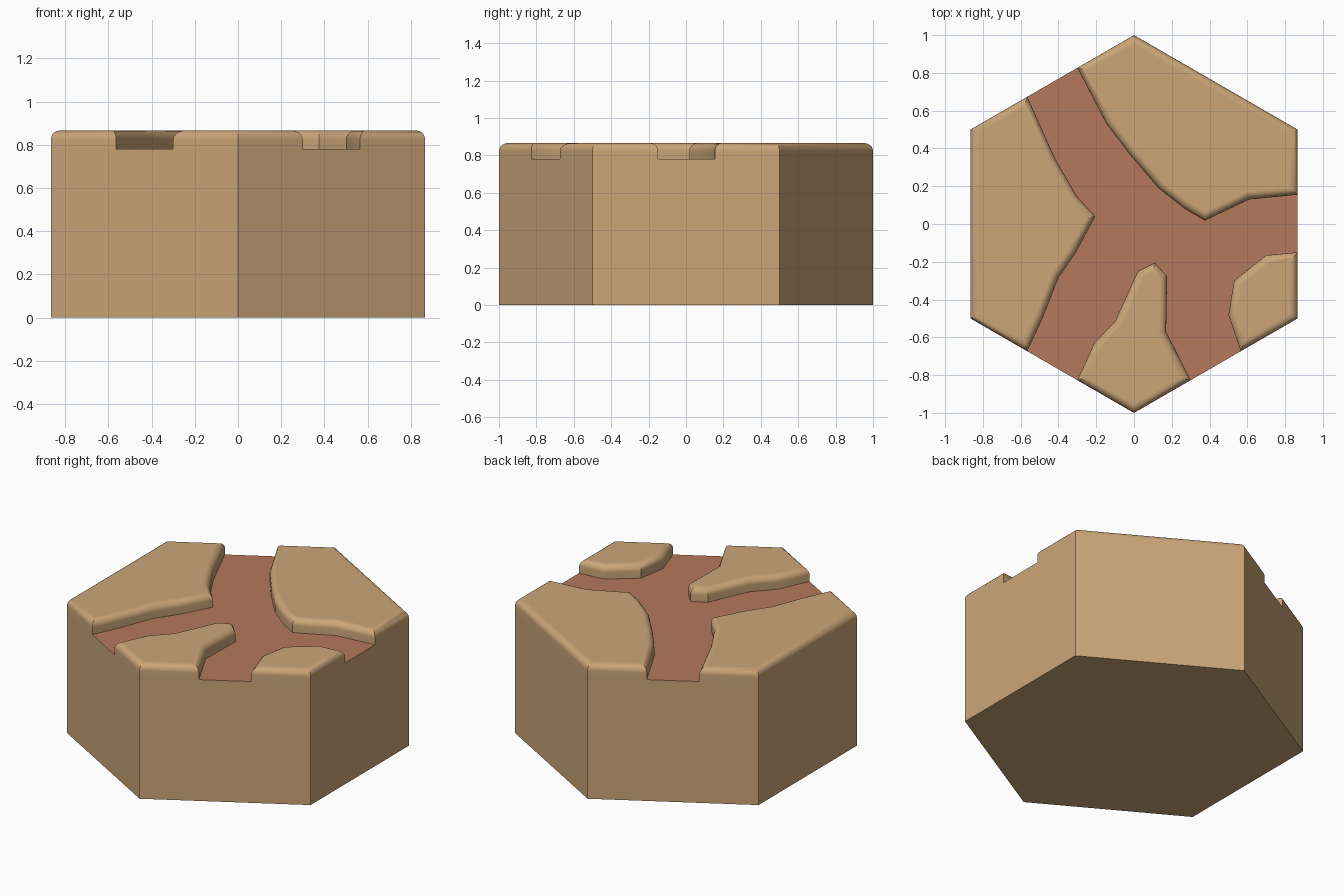
import bpy, bmesh, math

if "Cube" in bpy.data.objects:
    bpy.data.objects.remove(bpy.data.objects["Cube"])

R3 = math.sqrt(3) / 2
FLOOR, TOP, ROUND = 0.78, 0.866, 0.042


def edge_pt(x, sign):
    """Point on a slanted hexagon side."""
    return (x, sign * (1 - abs(x) / R3 * 0.5))


# Each plateau: bank line along the river, then the hexagon corners behind it
plateaus = [
    ([edge_pt(-0.3, 1), (-0.146, 0.53), (-0.02, 0.365), (0.13, 0.19),
      (0.27, 0.08), (0.375, 0.018), (0.61, 0.13), (R3, 0.155)],
     [(R3, 0.5), (0, 1)]),
    ([(R3, -0.15), (0.70, -0.165), (0.53, -0.30), (0.50, -0.48), edge_pt(0.565, -1)],
     [(R3, -0.5)]),
    ([edge_pt(0.3, -1), (0.17, -0.57), (0.175, -0.275), (0.11, -0.205),
      (0.02, -0.25), (-0.10, -0.515), (-0.21, -0.63), edge_pt(-0.3, -1)],
     [(0, -1)]),
    ([edge_pt(-0.565, -1), (-0.48, -0.49), (-0.40, -0.285), (-0.31, -0.155),
      (-0.205, 0.04), (-0.305, 0.15), (-0.42, 0.35), edge_pt(-0.565, 1)],
     [(-R3, 0.5), (-R3, -0.5)]),
]


def material(name, color):
    m = bpy.data.materials.new(name)
    m.diffuse_color = (*color, 1)
    m.use_nodes = True
    m.node_tree.nodes["Principled BSDF"].inputs["Base Color"].default_value = m.diffuse_color
    return m


def finish(bm, name, mat):
    me = bpy.data.meshes.new(name)
    bm.to_mesh(me)
    bm.free()
    ob = bpy.data.objects.new(name, me)
    bpy.context.collection.objects.link(ob)
    me.materials.append(mat)
    return ob


def ring(bm, pts, z):
    return [bm.verts.new((x, y, z)) for x, y in pts]


def walls(bm, low, high):
    n = len(low)
    for i in range(n):
        j = (i + 1) % n
        bm.faces.new((low[i], low[j], high[j], high[i]))


# Block: hexagonal body with four raised plateaus, rounded along their top rims
bm = bmesh.new()
outline = []
for bank, corners in plateaus:
    outline += [bank[0]] + corners[::-1] + [bank[-1]]
outline.reverse()
bottom = ring(bm, outline, 0)
walls(bm, bottom, ring(bm, outline, FLOOR))
bm.faces.new(bottom[::-1])
rims = []
for bank, corners in plateaus:
    pts = bank + corners
    high = ring(bm, pts, TOP)
    walls(bm, ring(bm, pts, FLOOR), high)
    rims += bm.faces.new(high).edges[:]
bmesh.ops.remove_doubles(bm, verts=bm.verts, dist=1e-5)
bmesh.ops.bevel(bm, geom=rims, offset=ROUND, offset_type='OFFSET', segments=5,
                profile=0.5, affect='EDGES', clamp_overlap=True)
block = finish(bm, "hex_block", material("sand", (0.60, 0.38, 0.19)))

# River bed: flat floor between the banks
bm = bmesh.new()
river = [p for bank, _ in plateaus for p in bank]
bm.faces.new(ring(bm, river[::-1], FLOOR))
finish(bm, "river_bed", material("clay", (0.46, 0.19, 0.107)))

# Smooth rounded rims, flat walls
bpy.context.view_layer.objects.active = block
block.select_set(True)
bpy.ops.object.shade_smooth_by_angle(angle=math.radians(30))
wn = block.modifiers.new("even_normals", 'WEIGHTED_NORMAL')
wn.keep_sharp = True
